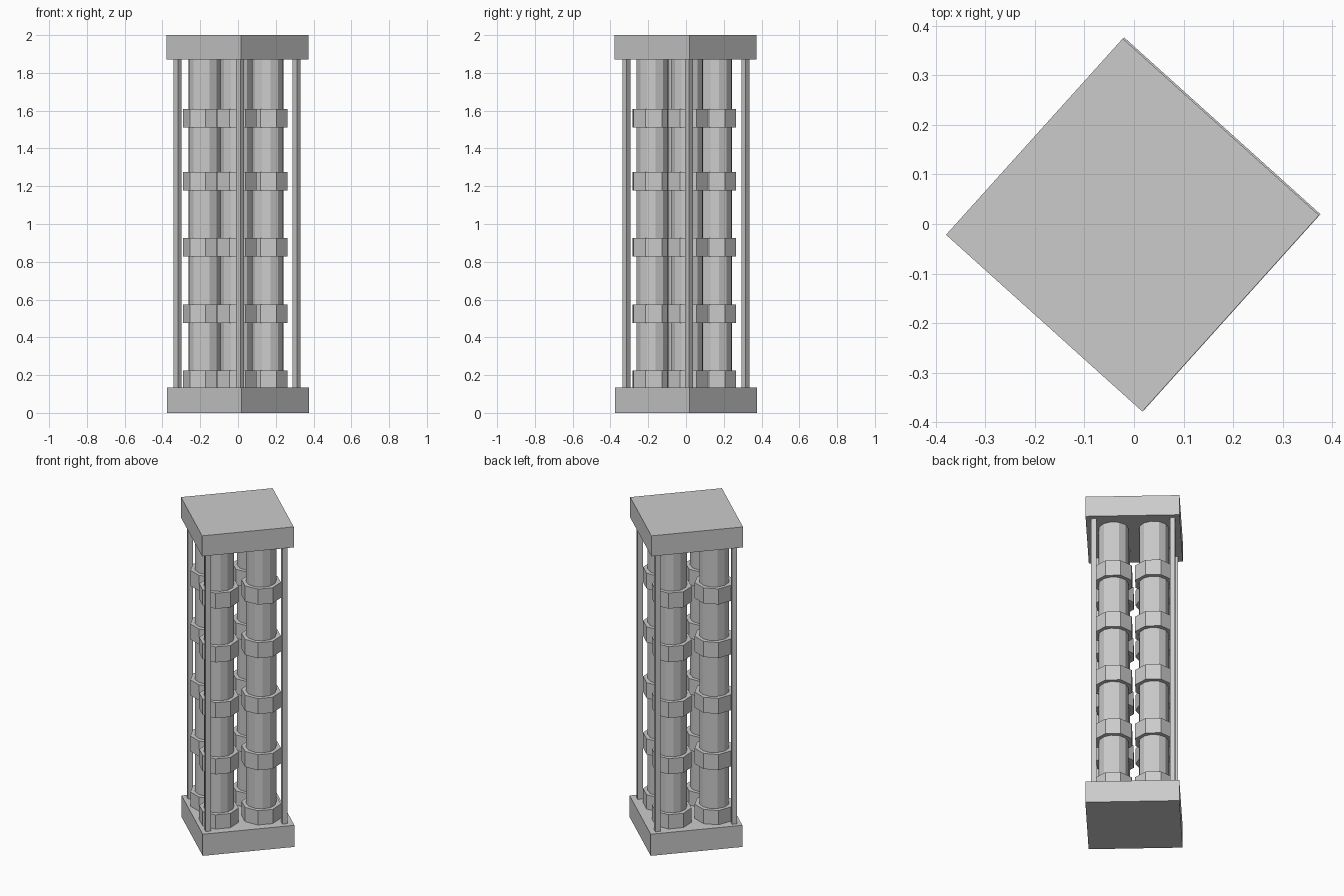
import bpy, bmesh, math
from mathutils import Matrix, Vector

cube = bpy.data.objects.get("Cube")
if cube:
    bpy.data.objects.remove(cube, do_unlink=True)

grey = bpy.data.materials.new("plain_grey")
grey.use_nodes = True
GREY = (0.6, 0.6, 0.6, 1)
grey.diffuse_color = GREY
grey.node_tree.nodes["Principled BSDF"].inputs["Base Color"].default_value = GREY

TURN = math.radians(48)
SPIN = Matrix.Rotation(TURN, 3, 'Z')


def finish(name, bm):
    mesh = bpy.data.meshes.new(name)
    bm.to_mesh(mesh)
    bm.free()
    mesh.materials.append(grey)
    obj = bpy.data.objects.new(name, mesh)
    bpy.context.collection.objects.link(obj)
    return obj


def block(name, x, y, side, low, high):
    """Square block turned with the whole stand."""
    bm = bmesh.new()
    bmesh.ops.create_cube(bm, size=1, matrix=Matrix.Diagonal((side, side, high - low, 1)))
    obj = finish(name, bm)
    obj.location = (x, y, (low + high) / 2)
    obj.rotation_euler.z = TURN


def prism(name, x, y, radius, sides, low, high, angle):
    """Upright prism with flat sides."""
    bm = bmesh.new()
    bmesh.ops.create_cone(bm, cap_ends=True, segments=sides, radius1=radius,
                          radius2=radius, depth=high - low)
    obj = finish(name, bm)
    obj.location = (x, y, (low + high) / 2)
    obj.rotation_euler.z = angle


# Slabs
block("base_slab", 0, 0, 0.533, 0, 0.135)
block("top_slab", -0.003, -0.002, 0.533, 1.872, 2)

# Corner rods, columns and their rings
ring_heights = (0.127, 0.477, 0.828, 1.177, 1.512)
corners = {"front": (-1, -1), "right": (1, -1), "rear": (1, 1), "left": (-1, 1)}
for label, (u, w) in corners.items():
    rod = SPIN @ Vector((u * 0.223, w * 0.223, 0))
    block(label + "_rod", rod.x - 0.005, rod.y - 0.001, 0.03, 0.13, 1.88)
    spot = SPIN @ Vector((u * 0.123, w * 0.114, 0)) + Vector((-0.011, -0.009, 0))
    angle = TURN if label == "left" else TURN + math.pi / 8
    prism(label + "_column", spot.x, spot.y, 0.086, 12, 0.13, 1.88, angle)
    for i, z in enumerate(ring_heights):
        prism(f"{label}_ring_{i + 1}", spot.x, spot.y, 0.113, 8, z, z + 0.097, angle)
